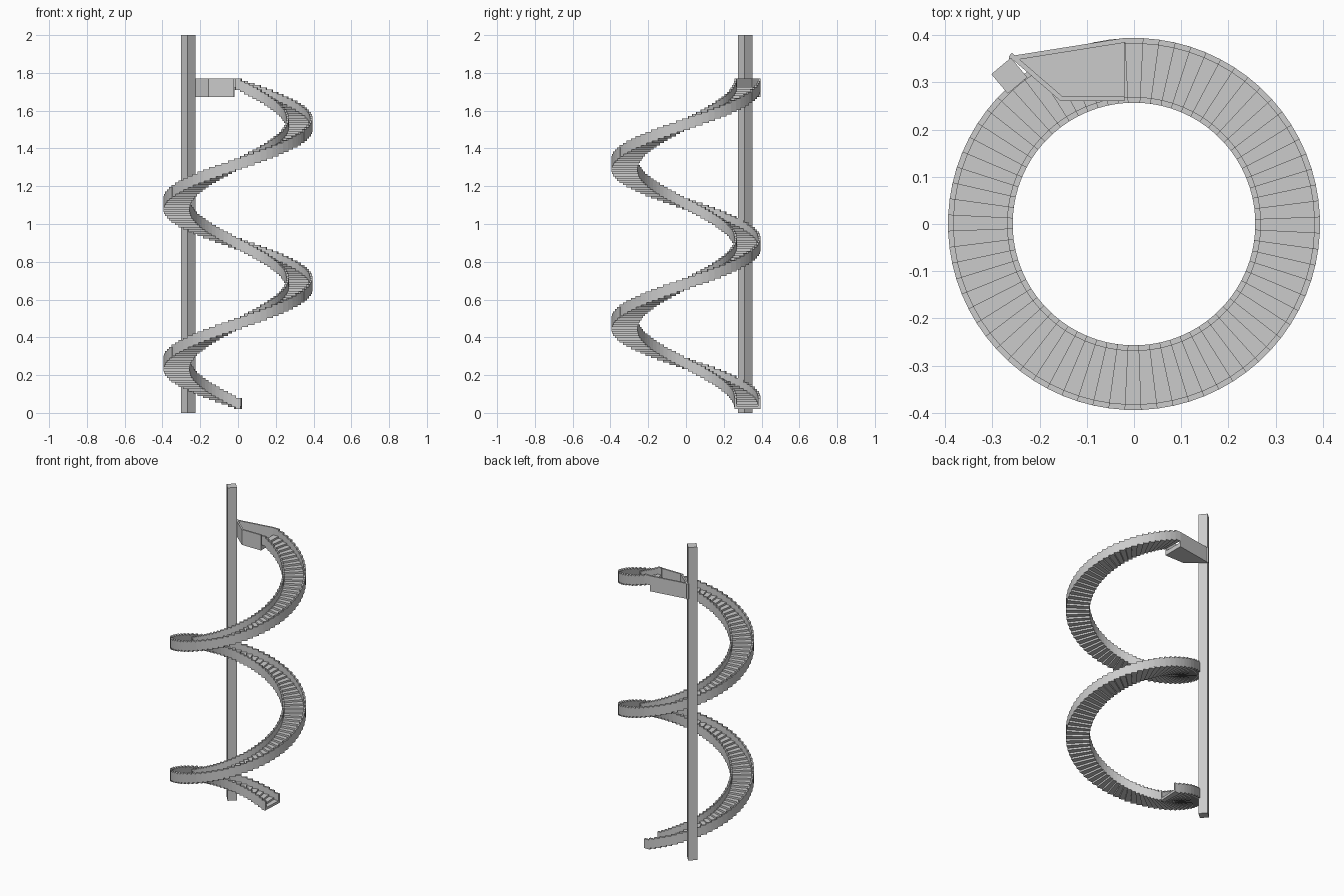
import bpy, bmesh, math
from mathutils import Vector

cube = bpy.data.objects.get("Cube")
if cube:
    bpy.data.objects.remove(cube, do_unlink=True)

grey = bpy.data.materials.new("light grey")
grey.use_nodes = True
colour = (0.6, 0.6, 0.6, 1)
grey.diffuse_color = colour
grey.node_tree.nodes["Principled BSDF"].inputs["Base Color"].default_value = colour


def bridge(bm, start, end):
    """Solid between two matching rings of points."""
    a = [bm.verts.new(p) for p in start]
    b = [bm.verts.new(p) for p in end]
    bm.faces.new(a)
    bm.faces.new(b[::-1])
    for i in range(len(a)):
        j = (i + 1) % len(a)
        bm.faces.new((a[j], a[i], b[i], b[j]))


def prism(bm, outline, low, high):
    bridge(bm, [(x, y, low) for x, y in outline], [(x, y, high) for x, y in outline])


def finish(name, bm):
    bmesh.ops.recalc_face_normals(bm, faces=bm.faces)
    mesh = bpy.data.meshes.new(name)
    bm.to_mesh(mesh)
    bm.free()
    mesh.materials.append(grey)
    obj = bpy.data.objects.new(name, mesh)
    bpy.context.collection.objects.link(obj)
    return obj


# Spiral stair: a channel-shaped step repeated for two turns
INNER, OUTER, RAIL = 0.257, 0.394, 0.012
TREAD, HEIGHT = 0.016, 0.06
PER_TURN, TURNS = 72, 2
BOTTOM, CLIMB = 0.02, 1.69
HALF = math.radians(2.9)
section = [(INNER, 0), (OUTER, 0), (OUTER, HEIGHT), (OUTER - RAIL, HEIGHT),
           (OUTER - RAIL, TREAD), (INNER + RAIL, TREAD),
           (INNER + RAIL, HEIGHT), (INNER, HEIGHT)]


def ring(angle, base):
    return [(r * math.cos(angle), r * math.sin(angle), base + h) for r, h in section]


bm = bmesh.new()
count = PER_TURN * TURNS
for i in range(count + 1):
    angle = math.pi / 2 + i * math.tau / PER_TURN
    base = BOTTOM + CLIMB * i / count
    bridge(bm, ring(angle - HALF, base), ring(angle + HALF, base))
finish("spiral_stair", bm)

# Square post, turned to face the stair
bm = bmesh.new()
bmesh.ops.create_cube(bm, size=1)
bmesh.ops.scale(bm, vec=(0.054, 0.054, 2), verts=bm.verts)
post = finish("post", bm)
post.location = (-0.264, 0.314, 1)
post.rotation_euler.z = math.radians(40)

# Landing: floor with three side walls, open towards the stair
LOW, FLOOR, TOP = 1.672, 1.70, 1.77
corners = [Vector(p) for p in
           ((-0.02, 0.394), (-0.265, 0.355), (-0.155, 0.26), (-0.02, 0.26))]
centre = sum(corners, Vector((0, 0))) / len(corners)
bm = bmesh.new()
prism(bm, corners, LOW, FLOOR)
for a, b in zip(corners, corners[1:]):
    along = (b - a).normalized()
    inward = Vector((-along.y, along.x))
    if inward.dot(centre - a) < 0:
        inward = -inward
    inward *= 0.01
    prism(bm, [a, b, b + inward, a + inward], LOW, TOP)
finish("landing", bm)
